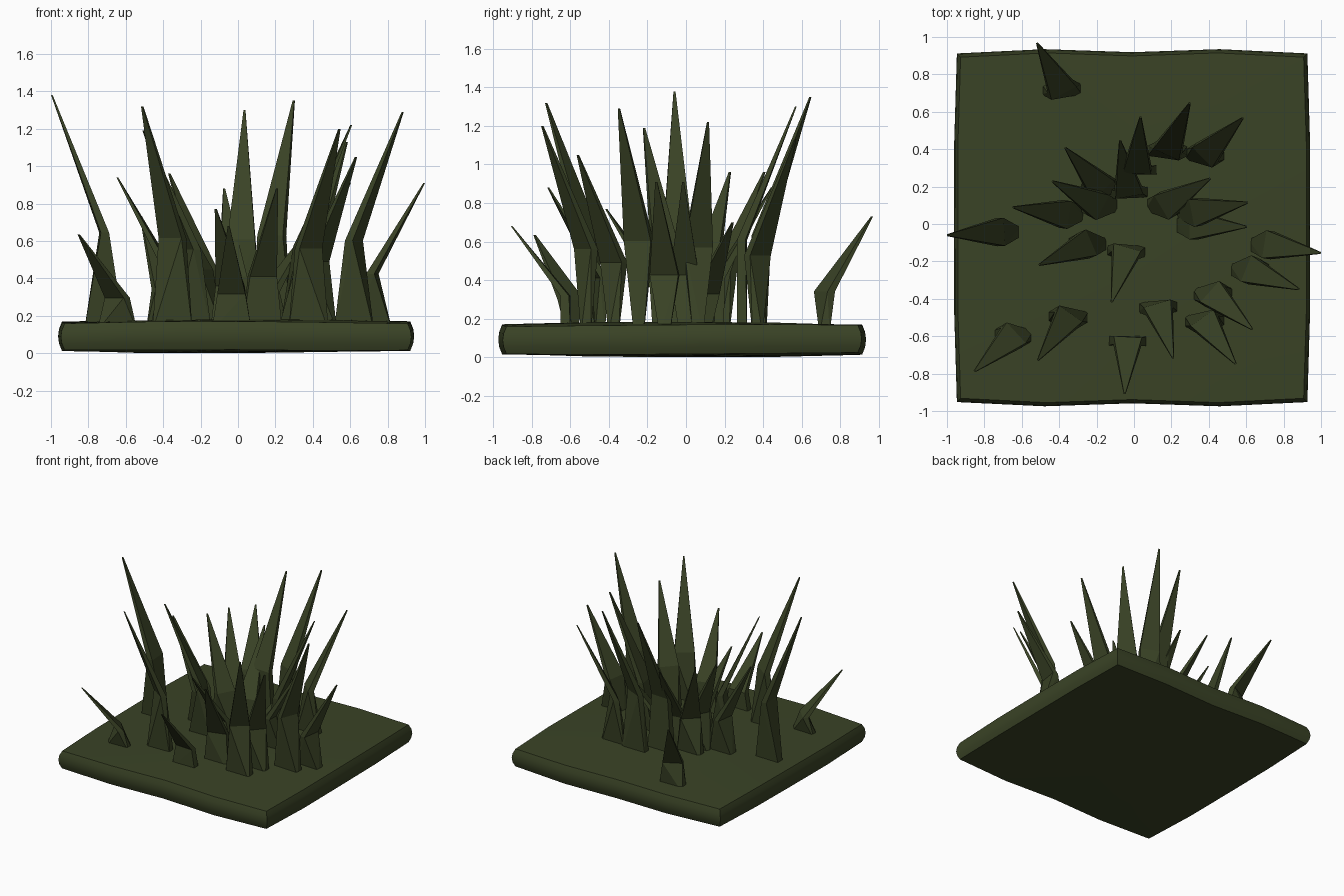
import bpy, bmesh, math
from mathutils import Vector

if "Cube" in bpy.data.objects:
    bpy.data.objects.remove(bpy.data.objects["Cube"])

green = bpy.data.materials.new("dark moss green")
green.diffuse_color = (0.042, 0.056, 0.019, 1)
green.use_nodes = True
green.node_tree.nodes["Principled BSDF"].inputs["Base Color"].default_value = green.diffuse_color


def add_object(name, bm):
    bmesh.ops.recalc_face_normals(bm, faces=bm.faces)
    mesh = bpy.data.meshes.new(name)
    bm.to_mesh(mesh)
    bm.free()
    mesh.materials.append(green)
    obj = bpy.data.objects.new(name, mesh)
    bpy.context.collection.objects.link(obj)
    return obj


# Soil slab: subdivided cube, flattened, with slightly swollen uneven sides
bm = bmesh.new()
bmesh.ops.create_cube(bm, size=2)
bmesh.ops.subdivide_edges(bm, edges=bm.edges[:], cuts=3, use_grid_fill=True)
for v in bm.verts:
    x, y, z = v.co
    side = 0.02 * (1 - z * z)
    wave_x = 0.022 * (1 - x ** 4) * (0.7 - 0.4 * math.cos(6.3 * x))
    wave_y = 0.015 * (1 - y ** 4)
    lift = 0.02 * (1 - x ** 4 * 0.6) * (1 - y ** 4 * 0.6)
    v.co = (-0.01 + x * (0.917 + side + wave_y),
            -0.02 + y * (0.912 + side + wave_x),
            0.093 + z * (0.068 + lift) + 0.004 * math.sin(3 * x - 2 * y))
low = min(v.co.z for v in bm.verts)
for v in bm.verts:
    v.co.z -= low
slab = add_object("soil_slab", bm)
bpy.context.view_layer.objects.active = slab
slab.select_set(True)
bpy.ops.object.shade_smooth_by_angle(angle=math.radians(30))


def rect(center, along, half_u, half_v):
    """Four corners of a level rectangle whose long axis is 'along'."""
    u = Vector((along[0], along[1], 0))
    v = Vector((-u.y, u.x, 0))
    return [center + u * (a * half_u) + v * (b * half_v)
            for a in (-1, 1) for b in (-1, 1)]


def hull(bm, points):
    verts = [bm.verts.new(p) for p in points]
    res = bmesh.ops.convex_hull(bm, input=verts)
    loose = {e for e in res["geom_interior"] + res["geom_unused"]
             if isinstance(e, bmesh.types.BMVert)}
    if loose:
        bmesh.ops.delete(bm, geom=list(loose), context='VERTS')


# Grass blades: upright root, then a spike leaning away from the centre
REACH = 0.285
tips = [
    (-0.52, 0.97, 0.73), (-0.37, 0.41, 0.96), (-0.44, 0.23, 0.96),
    (-0.65, 0.09, 0.94), (-1.00, -0.06, 1.38), (-0.51, -0.22, 1.19),
    (-0.515, -0.73, 1.32), (-0.855, -0.79, 0.635), (-0.05, -0.91, 0.68),
    (-0.12, -0.42, 0.77), (0.21, -0.72, 0.88), (0.545, -0.75, 1.20),
    (0.635, -0.565, 1.05), (0.885, -0.35, 1.29), (1.0, -0.155, 0.91),
    (0.605, -0.015, 0.91), (0.61, 0.115, 1.22), (0.41, 0.245, 0.70),
    (0.585, 0.57, 1.13), (0.30, 0.65, 1.35), (0.035, 0.575, 1.30),
    (-0.075, 0.45, 0.88),
]
for i, (x, y, z) in enumerate(tips, 1):
    out = Vector((x, y, 0)).normalized()
    across = (-out.y, out.x)
    root = Vector((x, y, 0)) - out * REACH
    knee = rect(root + Vector((0, 0, z * 0.467)), across, 0.075, 0.022)
    foot = rect(root + Vector((0, 0, 0.12)), (1, 0), 0.107, 0.026)
    tip = rect(Vector((x, y, z)) - out * 0.005, across, 0.005, 0.004)
    bm = bmesh.new()
    hull(bm, foot + knee)
    hull(bm, knee + tip)
    add_object("grass_blade_%02d" % i, bm)
